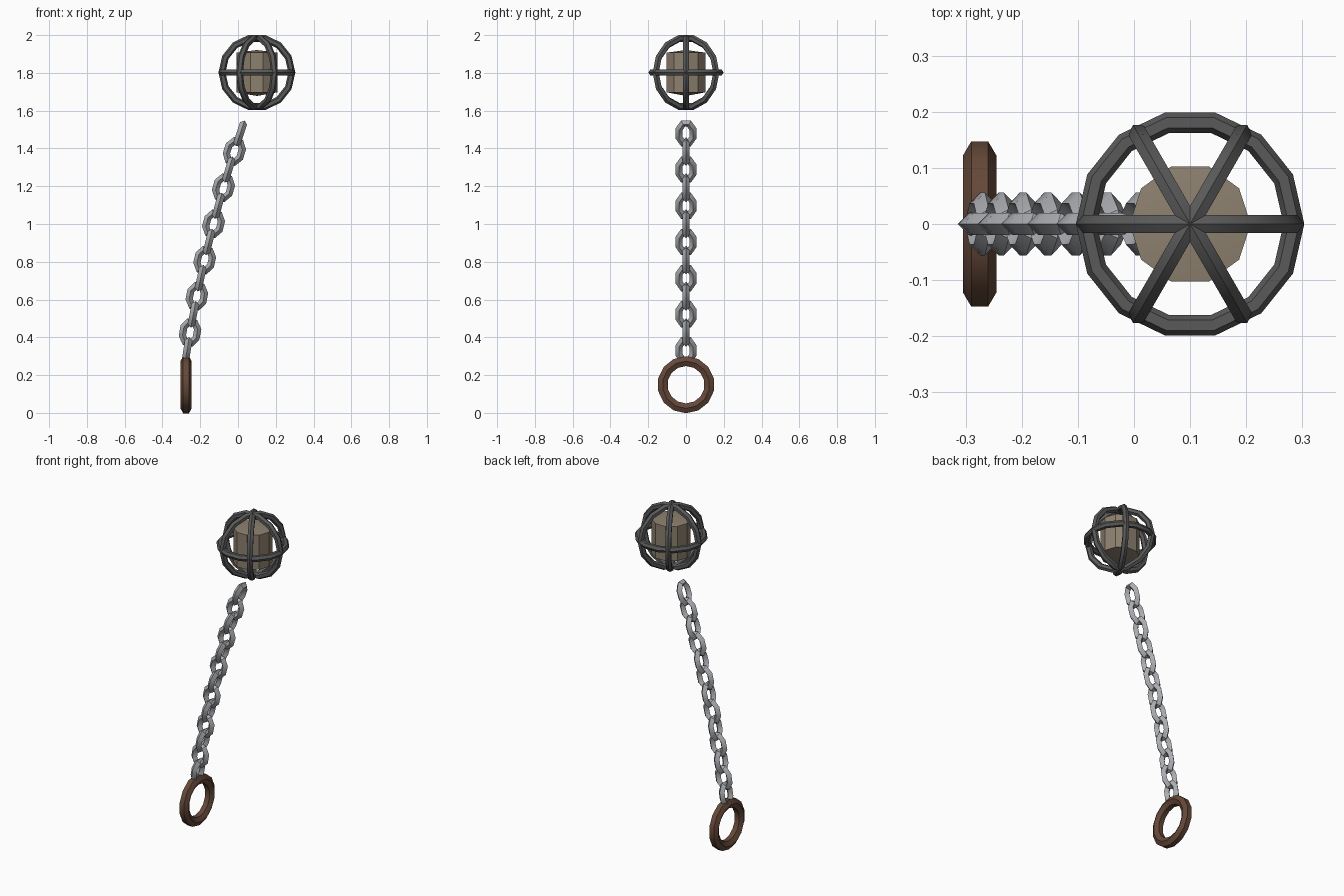
import bpy, bmesh, math
from mathutils import Matrix, Vector

if "Cube" in bpy.data.objects:
    bpy.data.objects.remove(bpy.data.objects["Cube"])


def material(name, rgb):
    m = bpy.data.materials.new(name)
    m.diffuse_color = (*rgb, 1)
    m.use_nodes = True
    m.node_tree.nodes["Principled BSDF"].inputs["Base Color"].default_value = m.diffuse_color
    return m


def add_ring(bm, mat, a, b, r, n, sides, phase=0.0, spin=0.0):
    """Closed tube around an ellipse (a, b) in local XY, placed by mat."""
    rows = []
    for i in range(n):
        t = 2 * math.pi * i / n + phase
        out = Vector((math.cos(t) * b, math.sin(t) * a, 0)).normalized()
        c = Vector((math.cos(t) * a, math.sin(t) * b, 0))
        row = []
        for j in range(sides):
            s = 2 * math.pi * j / sides + spin
            p = c + out * (r * math.cos(s)) + Vector((0, 0, r * math.sin(s)))
            row.append(bm.verts.new(mat @ p))
        rows.append(row)
    for i in range(n):
        p, q = rows[i], rows[(i + 1) % n]
        for j in range(sides):
            k = (j + 1) % sides
            bm.faces.new((p[j], q[j], q[k], p[k]))


def finish(bm, name, mat):
    bmesh.ops.recalc_face_normals(bm, faces=bm.faces)
    me = bpy.data.meshes.new(name)
    bm.to_mesh(me)
    bm.free()
    ob = bpy.data.objects.new(name, me)
    bpy.context.collection.objects.link(ob)
    me.materials.append(mat)
    bpy.ops.object.select_all(action='DESELECT')
    bpy.context.view_layer.objects.active = ob
    ob.select_set(True)
    bpy.ops.object.shade_smooth_by_angle(angle=math.radians(30))
    return ob


iron = material("dark_iron", (0.10, 0.10, 0.10))
steel = material("steel", (0.40, 0.41, 0.43))
rust = material("rusty_brown", (0.13, 0.065, 0.04))
tan = material("tan", (0.27, 0.22, 0.16))

centre = Matrix.Translation((0.1, 0, 1.802))

# Spherical cage: one horizontal hoop and three upright hoops
bm = bmesh.new()
add_ring(bm, centre, 0.185, 0.185, 0.0185, 14, 6)
for k in range(3):
    m = centre @ Matrix.Rotation(math.radians(60 * k), 4, 'Z') @ Matrix.Rotation(math.pi / 2, 4, 'X')
    add_ring(bm, m, 0.185, 0.185, 0.0185, 14, 6)
finish(bm, "cage", iron)

# Ten-sided core with shallow conical ends
bm = bmesh.new()
N = 10
rims = []
for z in (-0.105, 0.105):
    rims.append([bm.verts.new(centre @ Vector((0.108 * math.cos(2 * math.pi * i / N),
                                               0.108 * math.sin(2 * math.pi * i / N), z)))
                 for i in range(N)])
tips = [bm.verts.new(centre @ Vector((0, 0, z))) for z in (-0.124, 0.119)]
for i in range(N):
    j = (i + 1) % N
    bm.faces.new((rims[0][i], rims[0][j], rims[1][j], rims[1][i]))
    for rim, tip in zip(rims, tips):
        bm.faces.new((rim[i], rim[j], tip))
finish(bm, "core", tan)


# Slightly curved chain of alternating links
def chain_x(z):
    return -0.270 + 0.203 * (z - 0.33) + 0.074 * (z - 0.33) * (z - 0.91)


bm = bmesh.new()
for i in range(13):
    z = 0.33 + i * 0.0958
    slope = (chain_x(z + 0.01) - chain_x(z - 0.01)) / 0.02
    m = Matrix.Translation((chain_x(z), 0, z)) @ Matrix.Rotation(math.atan(slope), 4, 'Y')
    if i % 2 == 0:
        m = m @ Matrix.Rotation(math.pi / 2, 4, 'Z')
    m = m @ Matrix.Rotation(math.pi / 2, 4, 'X')
    add_ring(bm, m, 0.040, 0.060, 0.0195, 8, 4, phase=math.pi / 8)
finish(bm, "chain", steel)

# Pull ring hanging at the bottom
bm = bmesh.new()
m = Matrix.Translation((-0.275, 0, 0.149)) @ Matrix.Rotation(math.pi / 2, 4, 'Y')
add_ring(bm, m, 0.125, 0.125, 0.03, 14, 6, spin=math.pi / 6)
finish(bm, "pull_ring", rust)
